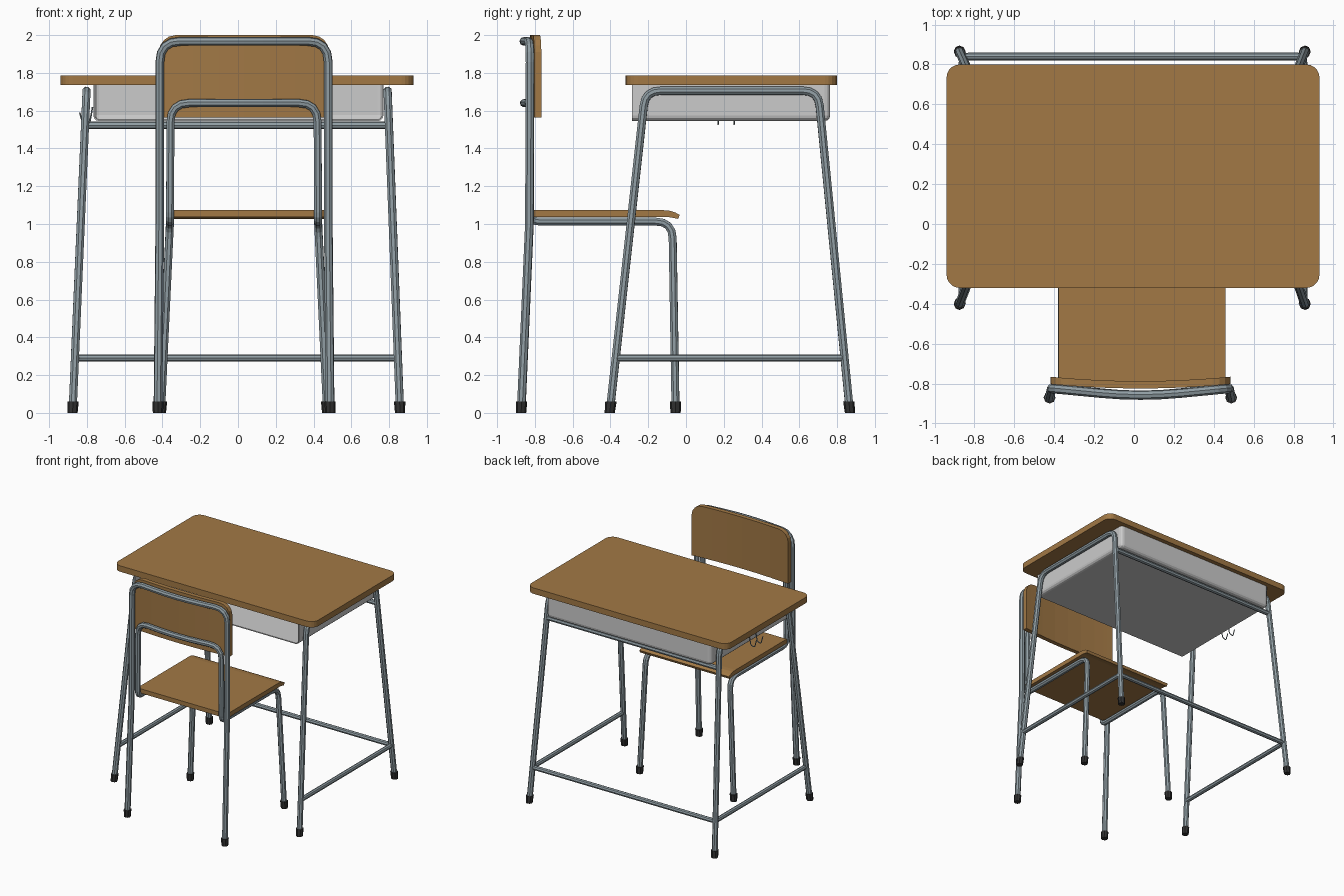
import bpy, bmesh, math
from mathutils import Vector

if "Cube" in bpy.data.objects:
    bpy.data.objects.remove(bpy.data.objects["Cube"])


def material(name, rgb):
    m = bpy.data.materials.new(name)
    m.diffuse_color = (*rgb, 1)
    m.use_nodes = True
    m.node_tree.nodes["Principled BSDF"].inputs["Base Color"].default_value = m.diffuse_color
    return m


WOOD = material("wood", (0.36, 0.19, 0.06))
STEEL = material("steel", (0.28, 0.34, 0.37))
RUBBER = material("rubber", (0.03, 0.03, 0.03))
DX, CX = -0.005, 0.032      # desk and chair centre lines


def add(name, bm, mat=None):
    bmesh.ops.recalc_face_normals(bm, faces=bm.faces)
    me = bpy.data.meshes.new(name)
    bm.to_mesh(me)
    bm.free()
    if mat:
        me.materials.append(mat)
    ob = bpy.data.objects.new(name, me)
    bpy.context.collection.objects.link(ob)
    return ob


def fillet(pts, radii, n=4):
    """Round the inner corners of a path."""
    pts = [Vector(p) for p in pts]
    out = [pts[0]]
    for i in range(1, len(pts) - 1):
        p, r = pts[i], radii[i - 1]
        if not r:
            out.append(p)
            continue
        a = p + (pts[i - 1] - p).normalized() * r
        b = p + (pts[i + 1] - p).normalized() * r
        for k in range(n + 1):
            t = k / n
            out.append(a * (1 - t) ** 2 + p * 2 * t * (1 - t) + b * t * t)
    return out + [pts[-1]]


def tube(name, path, r, mat=STEEL):
    cu = bpy.data.curves.new(name, 'CURVE')
    cu.dimensions = '3D'
    cu.bevel_depth, cu.bevel_resolution, cu.use_fill_caps = r, 2, True
    sp = cu.splines.new('POLY')
    sp.use_smooth = False
    sp.points.add(len(path) - 1)
    for pt, co in zip(sp.points, path):
        pt.co = (*co, 1)
    tmp = bpy.data.objects.new(name + "_path", cu)
    bpy.context.collection.objects.link(tmp)
    me = bpy.data.meshes.new_from_object(tmp.evaluated_get(bpy.context.evaluated_depsgraph_get()))
    bpy.data.objects.remove(tmp)
    me.materials.clear()
    me.materials.append(mat)
    ob = bpy.data.objects.new(name, me)
    bpy.context.collection.objects.link(ob)
    return ob


def foot_cap(name, foot, knee):
    foot, knee = Vector(foot), Vector(knee)
    up = (knee - foot) / (knee.z - foot.z) * 0.06
    bm = bmesh.new()
    bmesh.ops.create_cone(bm, cap_ends=True, segments=8, radius1=0.027, radius2=0.03, depth=0.06)
    for v in bm.verts:
        v.co += foot + up * (0 if v.co.z < 0 else 1)
        v.co.z = 0 if v.co.z < 0.02 else 0.06
    add(name, bm, RUBBER)


def lifted(foot, knee):
    """Start of a leg tube, just inside its cap."""
    return Vector(foot).lerp(Vector(knee), 0.02)


def prism(name, outline, offset, mat):
    bm = bmesh.new()
    f = bm.faces.new([bm.verts.new(p) for p in outline])
    ext = bmesh.ops.extrude_face_region(bm, geom=[f])
    bmesh.ops.translate(bm, vec=offset,
                        verts=[v for v in ext["geom"] if isinstance(v, bmesh.types.BMVert)])
    return add(name, bm, mat)


# Desk top with rounded corners
R, outline = 0.065, []
for cx, cy, a0 in ((0.935, 0.8, 0), (-0.935, 0.8, 90), (-0.935, -0.32, 180), (0.935, -0.32, 270)):
    ox, oy = cx - math.copysign(R, cx), cy - math.copysign(R, cy)
    for k in range(6):
        a = math.radians(a0 + 18 * k)
        outline.append((DX + ox + R * math.cos(a), oy + R * math.sin(a), 1.735))
prism("desk_top", outline, (0, 0, 0.05), WOOD)

# Storage tray, open at the front and under the top
bm = bmesh.new()
bmesh.ops.create_cube(bm, size=1)
for v in bm.verts:
    v.co = (v.co.x * 1.536 + 0.002, v.co.y * 1.05 + 0.238, v.co.z * 0.19 + 1.64)
bmesh.ops.delete(bm, context='FACES_ONLY',
                 geom=[f for f in bm.faces if f.normal.z > 0.9 or f.normal.y < -0.9])
bmesh.ops.bevel(bm, geom=[e for e in bm.edges if len(e.link_faces) == 2],
                offset=0.03, segments=3, profile=0.5, affect='EDGES')
tray = add("tray", bm)
sol = tray.modifiers.new("thickness", 'SOLIDIFY')
sol.thickness, sol.offset = 0.008, -1

# Desk side frames, feet and side hooks
for s, side in ((-1, "left"), (1, "right")):
    ft = [(DX - 0.004 + s * 0.867, y, 0) for y in (-0.404, 0.868)]
    tp = [(DX + s * 0.797, y, 1.705) for y in (-0.215, 0.70)]
    path = fillet([lifted(ft[0], tp[0]), tp[0], tp[1], lifted(ft[1], tp[1])], [0.08, 0.08])
    tube("desk_frame_" + side, path, 0.023)
    for f, t, n in zip(ft, tp, ("front", "back")):
        foot_cap(f"desk_foot_{n}_{side}", f, t)

# Desk cross bars: low U-shaped bar and upper back bar
x = 0.855
tube("desk_foot_bar", fillet([(DX - x, -0.371, 0.29), (DX - x, 0.84, 0.29),
                              (DX + x, 0.84, 0.29), (DX + x, -0.371, 0.29)], [0.03, 0.03]), 0.019)
tube("desk_upper_bar", [(DX - 0.805, 0.718, 1.522), (DX + 0.805, 0.718, 1.522)], 0.02)

# Bag hooks on the left side
for i, y in enumerate((0.17, 0.255)):
    tube(f"bag_hook_{i + 1}", fillet([(-0.77, y, 1.62), (-0.785, y, 1.535), (-0.82, y, 1.525),
                                      (-0.838, y, 1.59)], [0.015, 0.015]), 0.004)


# Chair frames: each is half a path mirrored about the chair centre
def mirrored(half, radii, mid, mid_r):
    left = [(CX - x, y, z) for x, y, z in half]
    right = [(CX + x, y, z) for x, y, z in half]
    left[0], right[0] = lifted(left[0], left[1]), lifted(right[0], right[1])
    return fillet(left + [(CX, *mid)] + right[::-1], radii + [mid_r] + radii[::-1])


back_half = [(0.456, -0.873, 0), (0.446, -0.829, 1.0), (0.446, -0.825, 1.967)]
rail_half = [(0.44, -0.055, 0), (0.392, -0.072, 1.013), (0.392, -0.825, 1.013), (0.389, -0.825, 1.64)]
tube("chair_back_frame", mirrored(back_half, [0, 0.11], (-0.868, 1.967), 0.2), 0.0235)
tube("chair_seat_frame", mirrored(rail_half, [0.09, 0.05, 0.1], (-0.868, 1.64), 0.2), 0.0225)
for s, side in ((-1, "left"), (1, "right")):
    for half, n in ((back_half, "back"), (rail_half, "front")):
        (a, b, c), (d, e, f) = half[:2]
        foot_cap(f"chair_foot_{n}_{side}", (CX + s * a, b, c), (CX + s * d, e, f))

# Seat with a drooping front edge
profile = [(-0.805, 1.073), (-0.12, 1.073), (-0.085, 1.07), (-0.055, 1.06), (-0.033, 1.048),
           (-0.042, 1.027), (-0.065, 1.032), (-0.09, 1.036), (-0.805, 1.036)]
prism("seat", [(CX + 0.008 - 0.419, y, z) for y, z in profile], (0.838, 0, 0), WOOD)

# Curved backrest, built column by column
bm = bmesh.new()
W, C, cols = 0.451, 0.09, []
xs = [-1, -0.985, -0.94, -0.88, -0.8, -0.6, -0.3, 0, 0.3, 0.6, 0.8, 0.88, 0.94, 0.985, 1]
for u in xs:
    d = max(0, abs(u) * W - (W - C))
    zt = 2.0 - C + math.sqrt(max(0, C * C - d * d))
    y = -0.766 - 0.022 * (1 - u * u)
    cols.append([bm.verts.new((CX + u * W, yy, z)) for yy, z in
                 ((y, 1.565), (y, zt), (y - 0.037, zt), (y - 0.037, 1.565))])
for a, b in zip(cols, cols[1:]):
    for k in range(4):
        bm.faces.new((a[k], a[(k + 1) % 4], b[(k + 1) % 4], b[k]))
bm.faces.new(cols[0])
bm.faces.new(cols[-1])
add("backrest", bm, WOOD)
